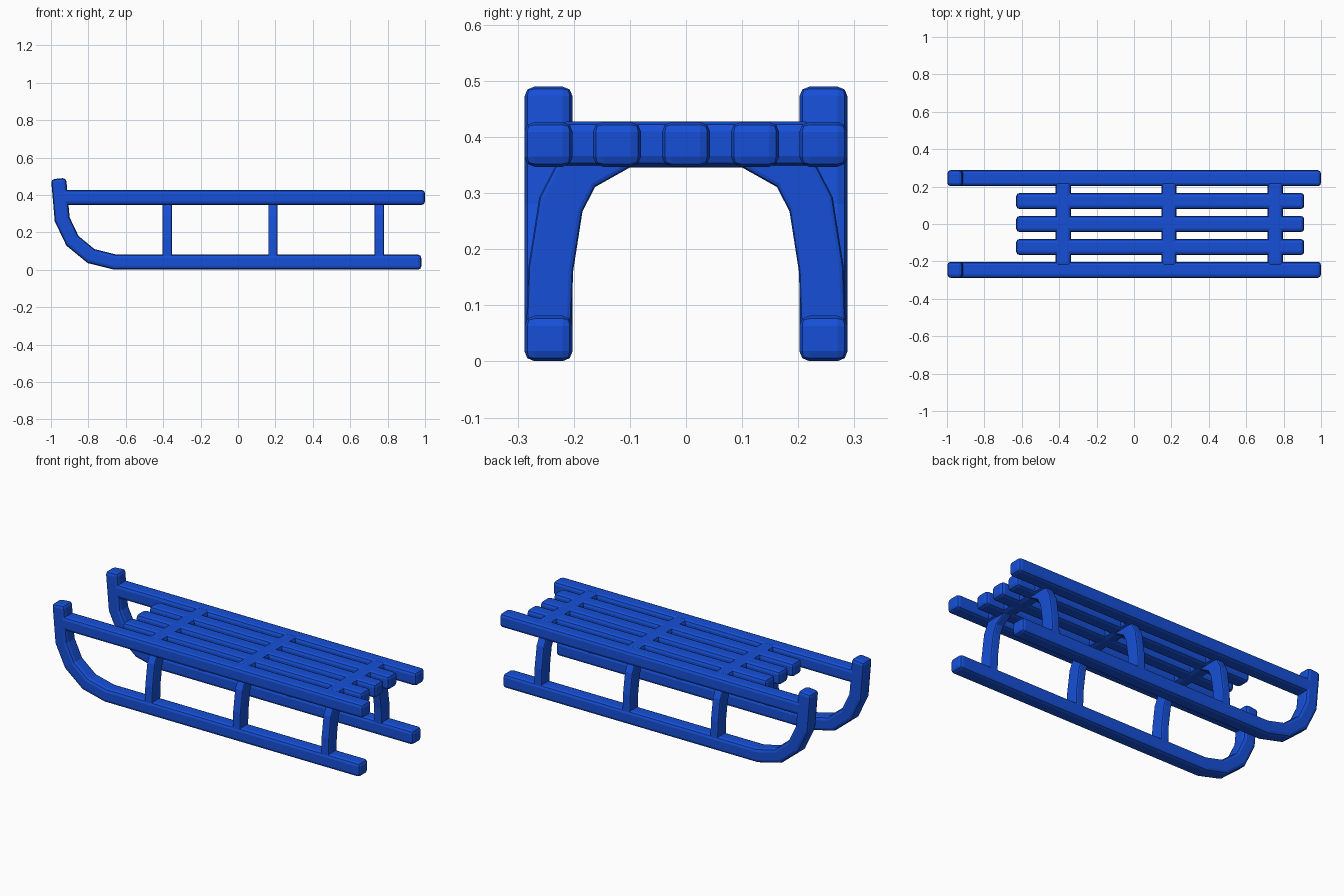
import bpy, bmesh
from mathutils import Vector

if "Cube" in bpy.data.objects:
    bpy.data.objects.remove(bpy.data.objects["Cube"])

paint = bpy.data.materials.new("blue_paint")
paint.diffuse_color = (0.008, 0.08, 0.68, 1)
paint.use_nodes = True
paint.node_tree.nodes["Principled BSDF"].inputs["Base Color"].default_value = paint.diffuse_color


def finish(name, bm, bevel):
    bmesh.ops.recalc_face_normals(bm, faces=bm.faces)
    mesh = bpy.data.meshes.new(name)
    bm.to_mesh(mesh)
    bm.free()
    mesh.materials.append(paint)
    ob = bpy.data.objects.new(name, mesh)
    bpy.context.collection.objects.link(ob)
    mod = ob.modifiers.new("rounded_edges", 'BEVEL')
    mod.width = bevel
    mod.segments = 2
    mod.limit_method = 'ANGLE'
    mod.angle_limit = 0.87
    return ob


def bar(name, lo, hi, bevel=0.018):
    lo, hi = Vector(lo), Vector(hi)
    bm = bmesh.new()
    bmesh.ops.create_cube(bm, size=1)
    for v in bm.verts:
        v.co = (lo + hi) / 2 + v.co * (hi - lo)
    return finish(name, bm, bevel)


def bent_bar(name, path, thick, width, place, bevel):
    """Mitred rectangular beam along a planar path; place(u, v, side) -> xyz."""
    pts = [Vector(p) for p in path]
    bm = bmesh.new()
    rings = []
    for i, p in enumerate(pts):
        a = (p - pts[i - 1]).normalized() if i else (pts[1] - p).normalized()
        b = (pts[i + 1] - p).normalized() if i < len(pts) - 1 else a
        t = (a + b).normalized()
        n = Vector((-t.y, t.x)) * (thick / 2 / t.dot(a))
        rings.append([bm.verts.new(place(*(p + n * s), w * width / 2))
                      for s, w in ((-1, -1), (1, -1), (1, 1), (-1, 1))])
    for r, q in zip(rings, rings[1:]):
        for k in range(4):
            j = (k + 1) % 4
            bm.faces.new((r[k], r[j], q[j], q[k]))
    bm.faces.new(rings[0])
    bm.faces.new(rings[-1])
    return finish(name, bm, bevel)


# Upturned runners and the side rails above them
runner_path = [(0.98, 0.041), (-0.655, 0.041), (-0.785, 0.073),
               (-0.885, 0.155), (-0.94, 0.27), (-0.959, 0.488)]
for side, y in (("front", -0.245), ("back", 0.245)):
    bent_bar(side + "_runner", runner_path, 0.081, 0.086,
             lambda u, v, w: (u, y + w, v), 0.018)
    bar(side + "_rail", (-0.95, y - 0.043, 0.347), (1.0, y + 0.043, 0.427))

# Seat slats
for i, y in enumerate((-0.123, 0, 0.123)):
    bar(f"seat_slat_{i + 1}", (-0.63, y - 0.043, 0.347), (0.91, y + 0.043, 0.427))

# Arched legs with a crossbar through the seat
half = [(0.245, 0.05), (0.241, 0.165), (0.223, 0.28), (0.192, 0.34), (0.11, 0.386)]
arch = half + [(-u, v) for u, v in reversed(half)]
for i, x in enumerate((-0.378, 0.187, 0.755)):
    bent_bar(f"leg_arch_{i + 1}", arch, 0.08, 0.05,
             lambda u, v, w: (x + w, u, v), 0.008)
    bar(f"seat_crossbar_{i + 1}", (x - 0.041, -0.23, 0.348), (x + 0.041, 0.23, 0.428))
